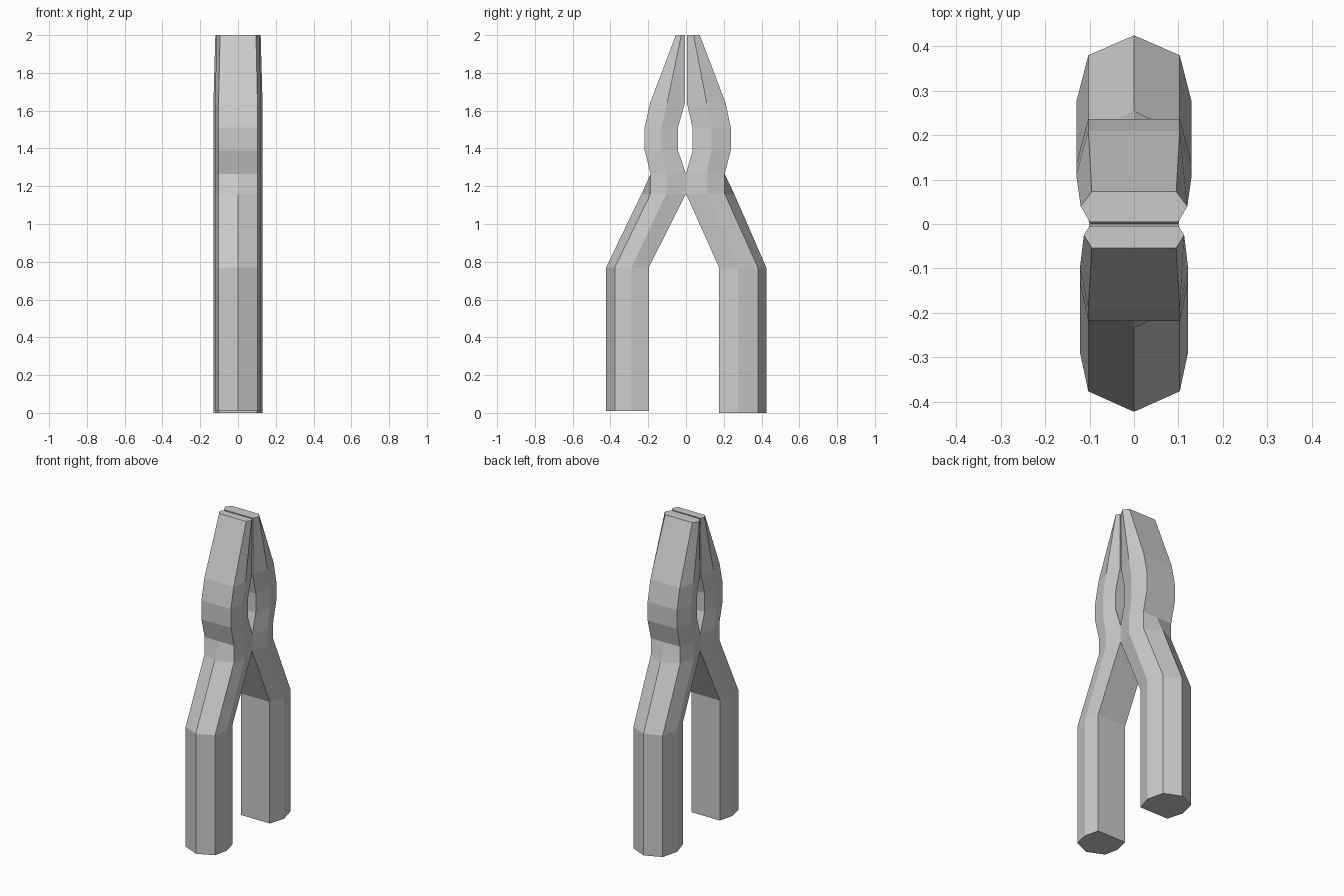
import bpy, bmesh

# Section: z, ridge y, outer y, middle y, inner y, outer x, middle x, inner x
BACK = [
    (0.00, 0.425, 0.38, 0.275, 0.175, 0.103, 0.13, 0.10),
    (0.77, 0.425, 0.38, 0.275, 0.175, 0.103, 0.13, 0.10),
    (1.16, 0.255, 0.205, 0.11, 0.0, 0.103, 0.13, 0.10),
    (1.265, 0.205, 0.205, 0.11, 0.0, 0.103, 0.13, 0.10),
    (1.39, 0.237, 0.237, 0.135, 0.035, 0.103, 0.13, 0.10),
    (1.51, 0.237, 0.237, 0.135, 0.035, 0.103, 0.13, 0.10),
    (1.64, 0.21, 0.21, 0.11, 0.005, 0.103, 0.13, 0.10),
    (2.00, 0.073, 0.073, 0.04, 0.005, 0.095, 0.12, 0.10),
]
FRONT = [
    (0.01, 0.423, 0.377, 0.288, 0.197, 0.103, 0.122, 0.10),
    (0.77, 0.423, 0.377, 0.288, 0.197, 0.103, 0.122, 0.10),
    (1.16, 0.235, 0.187, 0.105, 0.0, 0.103, 0.122, 0.10),
    (1.265, 0.187, 0.187, 0.105, 0.0, 0.103, 0.122, 0.10),
    (1.39, 0.219, 0.219, 0.13, 0.043, 0.103, 0.122, 0.10),
    (1.51, 0.219, 0.219, 0.13, 0.043, 0.103, 0.122, 0.10),
    (1.64, 0.19, 0.19, 0.10, 0.006, 0.103, 0.122, 0.10),
    (2.00, 0.054, 0.054, 0.025, 0.004, 0.095, 0.113, 0.10),
]


def half(name, sections, side):
    """Loft seven-sided rings up the handle, pivot and jaw."""
    bm = bmesh.new()
    rings = []
    for z, yr, yo, ym, yi, xo, xm, xi in sections:
        pts = [(0, yr), (xo, yo), (xm, ym), (xi, yi),
               (-xi, yi), (-xm, ym), (-xo, yo)]
        rings.append([bm.verts.new((x, side * y, z)) for x, y in pts])
    for k, (a, b) in enumerate(zip(rings, rings[1:])):
        for i in range(7):
            # the two halves join at the pivot, so leave that inner side open
            if k == 2 and i == 3:
                continue
            j = (i + 1) % 7
            bm.faces.new((a[i], a[j], b[j], b[i]))
    bm.faces.new(rings[0])
    bm.faces.new(rings[-1])
    bmesh.ops.recalc_face_normals(bm, faces=bm.faces)
    mesh = bpy.data.meshes.new(name)
    bm.to_mesh(mesh)
    bm.free()
    obj = bpy.data.objects.new(name, mesh)
    bpy.context.collection.objects.link(obj)
    return obj


# Two plier halves, each a handle running into a jaw
half("back_handle_and_jaw", BACK, 1)
half("front_handle_and_jaw", FRONT, -1)
